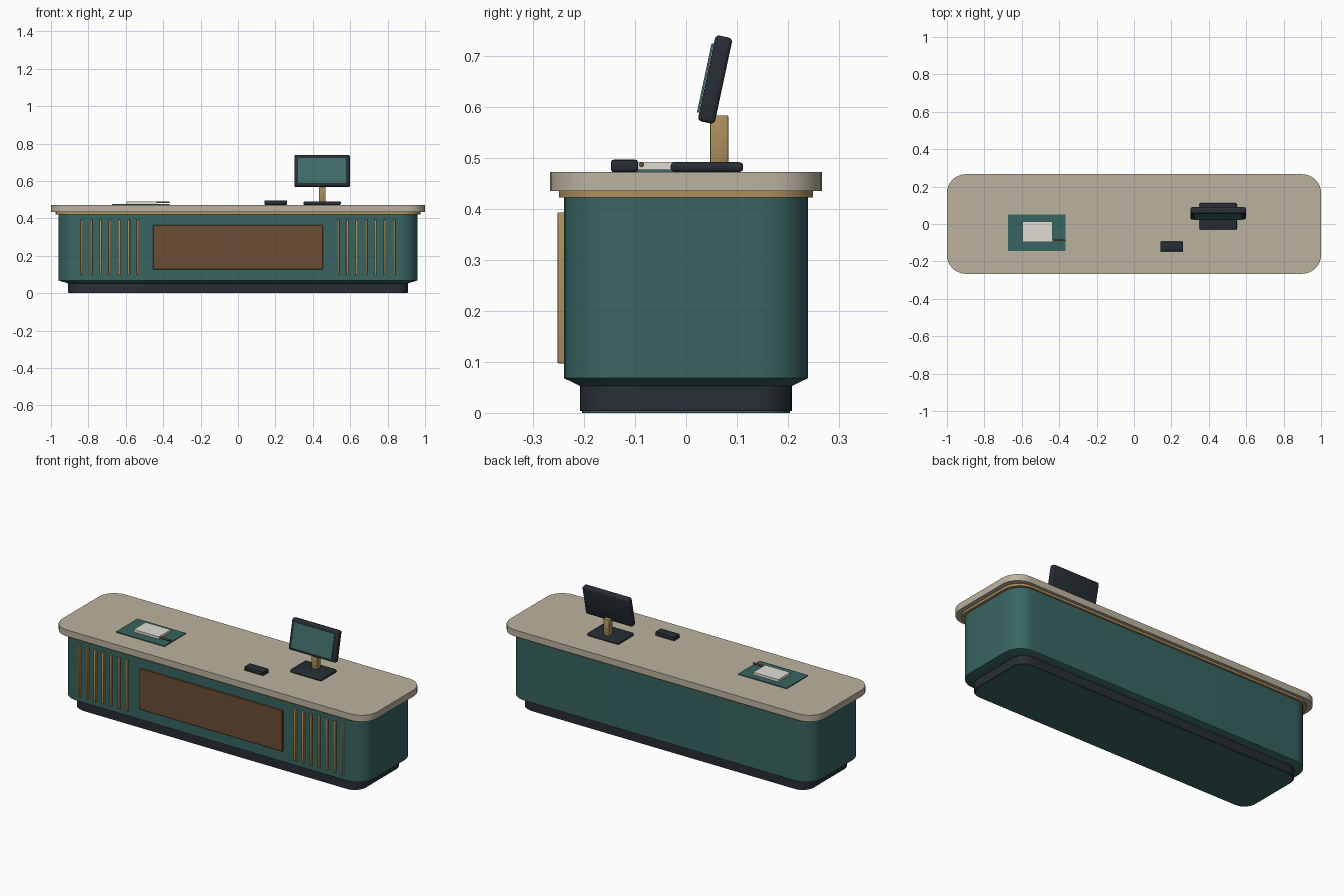
import bpy, bmesh, math
from mathutils import Matrix

if "Cube" in bpy.data.objects:
    bpy.data.objects.remove(bpy.data.objects["Cube"])


def mat(name, r, g, b):
    m = bpy.data.materials.new(name)
    m.diffuse_color = (r, g, b, 1)
    m.use_nodes = True
    m.node_tree.nodes["Principled BSDF"].inputs["Base Color"].default_value = m.diffuse_color
    return m


TEAL = mat("teal", 0.04, 0.13, 0.12)
SCREEN = mat("screen_teal", 0.05, 0.15, 0.14)
DARK = mat("charcoal", 0.02, 0.027, 0.035)
STONE = mat("stone", 0.50, 0.45, 0.35)
BRASS = mat("brass", 0.42, 0.28, 0.11)
WOOD = mat("wood", 0.15, 0.075, 0.035)
PAPER = mat("paper", 0.75, 0.73, 0.67)


def finish(name, bm, material, smooth=True):
    bmesh.ops.recalc_face_normals(bm, faces=bm.faces)
    me = bpy.data.meshes.new(name)
    bm.to_mesh(me)
    bm.free()
    ob = bpy.data.objects.new(name, me)
    bpy.context.collection.objects.link(ob)
    me.materials.append(material)
    if smooth:
        bpy.ops.object.select_all(action='DESELECT')
        ob.select_set(True)
        bpy.context.view_layer.objects.active = ob
        bpy.ops.object.shade_smooth_by_angle(angle=math.radians(35))
    return ob


def loft(name, rings, material, seg=8):
    """Stack of rounded rectangles: (half x, half y, corner radius, z)."""
    bm = bmesh.new()
    loops = []
    for hx, hy, r, z in rings:
        loop = []
        for q, (sx, sy) in enumerate([(1, 1), (-1, 1), (-1, -1), (1, -1)]):
            for i in range(seg + 1):
                a = math.pi / 2 * (q + i / seg)
                loop.append(bm.verts.new((sx * (hx - r) + r * math.cos(a),
                                          sy * (hy - r) + r * math.sin(a), z)))
        loops.append(loop)
    n = len(loops[0])
    for a, b in zip(loops, loops[1:]):
        for i in range(n):
            j = (i + 1) % n
            bm.faces.new((a[i], a[j], b[j], b[i]))
    bm.faces.new(loops[0])
    bm.faces.new(loops[-1])
    return finish(name, bm, material)


def box(name, x, y, z, material, bevel=0.0, seg=2):
    """Box from (min, max) ranges with rounded edges."""
    bm = bmesh.new()
    bmesh.ops.create_cube(bm, size=1)
    for v in bm.verts:
        for k, (lo, hi) in enumerate((x, y, z)):
            v.co[k] = lo + (v.co[k] + 0.5) * (hi - lo)
    if bevel:
        bmesh.ops.bevel(bm, geom=bm.edges[:], offset=bevel, segments=seg,
                        profile=0.5, affect='EDGES')
    return finish(name, bm, material)


# Counter: body with tapered foot, plinth wrap, trim band and top
loft("counter_body", [(0.905, 0.204, 0.07, 0.0), (0.905, 0.204, 0.07, 0.053),
                      (0.91, 0.208, 0.07, 0.053), (0.96, 0.239, 0.10, 0.068),
                      (0.96, 0.239, 0.10, 0.424)], TEAL)
loft("plinth", [(0.91, 0.208, 0.07, 0.004), (0.91, 0.208, 0.07, 0.054)], DARK)
loft("trim_band", [(0.975, 0.249, 0.10, 0.422), (0.975, 0.249, 0.10, 0.436)], BRASS)
loft("countertop", [(1.0, 0.266, 0.10, 0.435), (1.0, 0.266, 0.10, 0.472)], STONE)

# Front panel and mirrored slats
box("front_panel", (-0.455, 0.455), (-0.246, -0.23), (0.128, 0.364), WOOD, 0.002, 1)
for side in (-1, 1):
    for i in range(7):
        x = side * (0.535 + 0.05 * i)
        box("front_slat", (x - 0.0065, x + 0.0065), (-0.252, -0.232),
            (0.097, 0.393), BRASS, 0.003)

# Monitor: base, post, tilted housing and screen
box("monitor_base", (0.35, 0.55), (-0.03, 0.112), (0.472, 0.491), DARK, 0.007, 3)
box("monitor_post", (0.432, 0.468), (0.047, 0.083), (0.488, 0.583), BRASS, 0.003)
tilt = Matrix.Translation((0.45, 0.057, 0.653)) @ Matrix.Rotation(math.radians(-12), 4, 'X')
housing = box("monitor_housing", (-0.148, 0.148), (-0.017, 0.017), (-0.086, 0.086), DARK, 0.008, 3)
screen = box("monitor_screen", (-0.128, 0.128), (-0.0215, -0.0175), (-0.07, 0.068), SCREEN)
housing.matrix_world = tilt
screen.matrix_world = tilt

# Desk items
box("card_reader", (0.141, 0.263), (-0.147, -0.094), (0.472, 0.496), DARK, 0.005)
box("desk_mat", (-0.674, -0.366), (-0.145, 0.05), (0.472, 0.477), TEAL)
box("paper_stack", (-0.596, -0.436), (-0.095, 0.014), (0.477, 0.491), PAPER)
bm = bmesh.new()
bmesh.ops.create_cone(bm, cap_ends=True, segments=12, radius1=0.005, radius2=0.005, depth=0.14,
                      matrix=Matrix.Translation((-0.437, -0.087, 0.486))
                      @ Matrix.Rotation(math.pi / 2, 4, 'Y'))
finish("pen", bm, WOOD)
